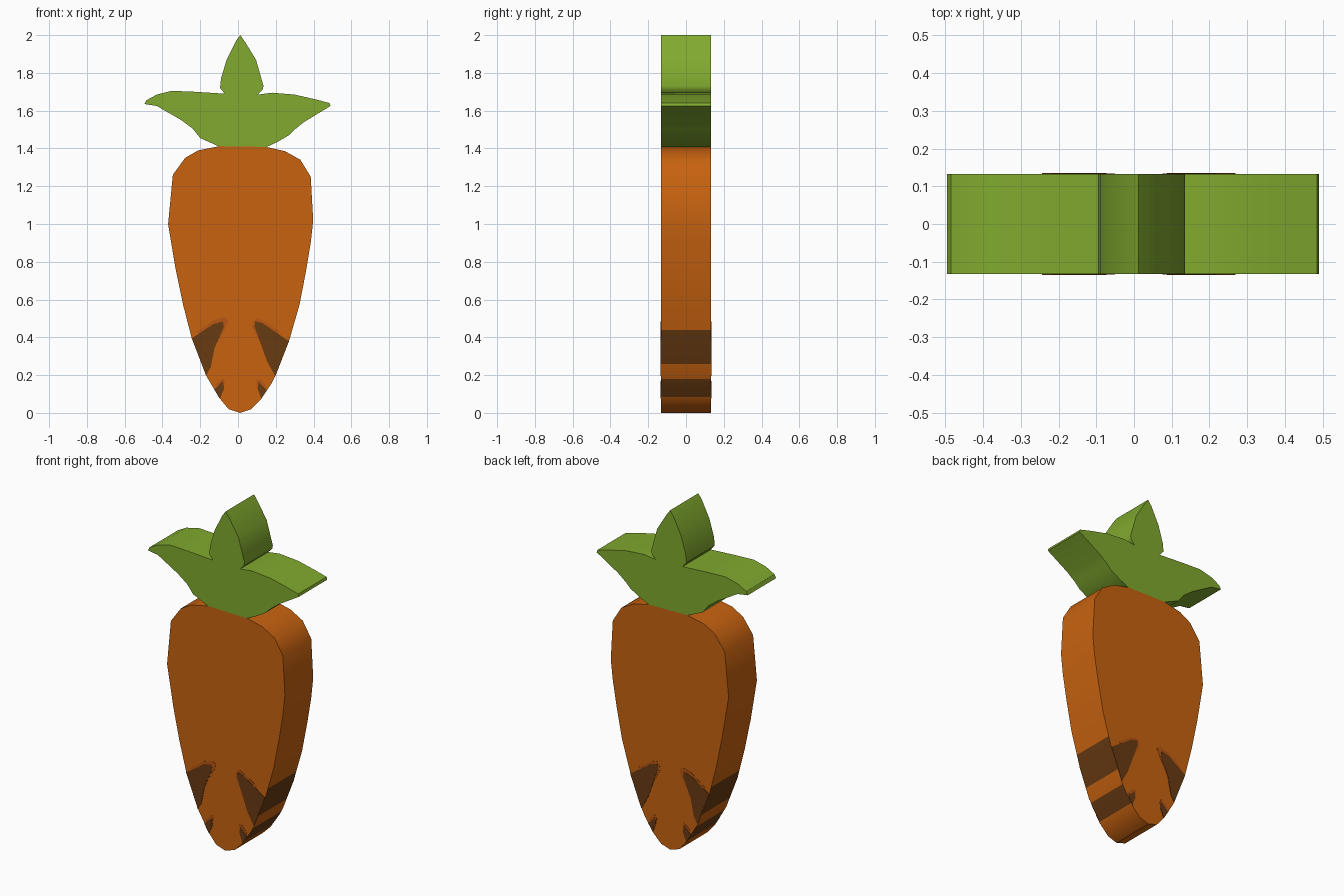
import bpy, bmesh

HALF = 0.132   # half thickness of the whole model


def material(name, rgb):
    m = bpy.data.materials.new(name)
    m.diffuse_color = (*rgb, 1.0)
    return m


orange = material("carrot orange", (0.58, 0.124, 0.005))
green = material("leaf green", (0.22, 0.40, 0.028))
brown = material("dark brown", (0.14, 0.043, 0.006))
rust = material("rust fringe", (0.48, 0.092, 0.006))


def prism(name, outline, y0, y1, mats, bands=(), smooth=True):
    """Extrude an x-z outline from y0 to y1; colour its rim in the z bands."""
    bm = bmesh.new()
    face = bm.faces.new([bm.verts.new((x, y0, z)) for x, z in outline])
    ext = bmesh.ops.extrude_face_region(bm, geom=[face])
    verts = [g for g in ext["geom"] if isinstance(g, bmesh.types.BMVert)]
    bmesh.ops.translate(bm, verts=verts, vec=(0, y1 - y0, 0))
    for band in bands:
        for z in band:
            bmesh.ops.bisect_plane(bm, geom=bm.verts[:] + bm.edges[:] + bm.faces[:],
                                   dist=1e-5, plane_co=(0, 0, z), plane_no=(0, 0, 1))
    bmesh.ops.recalc_face_normals(bm, faces=bm.faces[:])
    bm.normal_update()
    for f in bm.faces:
        z = f.calc_center_median().z
        if abs(f.normal.y) < 0.5 and any(a < z < b for a, b in bands):
            f.material_index = 1
    me = bpy.data.meshes.new(name)
    bm.to_mesh(me)
    bm.free()
    for m in mats:
        me.materials.append(m)
    ob = bpy.data.objects.new(name, me)
    bpy.context.collection.objects.link(ob)
    if smooth:
        bpy.ops.object.select_all(action='DESELECT')
        ob.select_set(True)
        bpy.context.view_layer.objects.active = ob
        bpy.ops.object.shade_smooth_by_angle(angle=0.6)
    return ob


# Root body, with dark bands across the rim
root = [(0.01, 0), (0.07, 0.02), (0.12, 0.07), (0.18, 0.16), (0.20, 0.20),
        (0.27, 0.38), (0.325, 0.57), (0.36, 0.75), (0.385, 0.90), (0.398, 1.02),
        (0.385, 1.25), (0.33, 1.34), (0.25, 1.385), (0.15, 1.408), (-0.10, 1.412),
        (-0.21, 1.39), (-0.28, 1.35), (-0.345, 1.26), (-0.37, 1.0), (-0.33, 0.76),
        (-0.29, 0.57), (-0.245, 0.395), (-0.17, 0.20), (-0.10, 0.08), (-0.05, 0.02)]
prism("carrot_root", root, -HALF, HALF, [orange, brown],
      bands=((0.085, 0.18), (0.26, 0.44)))

# Three-leaf top
leaf = [(-0.10, 1.41), (-0.20, 1.455), (-0.24, 1.505), (-0.30, 1.55), (-0.43, 1.625),
        (-0.495, 1.635), (-0.485, 1.655), (-0.43, 1.685), (-0.35, 1.705), (-0.23, 1.70),
        (-0.07, 1.69), (-0.095, 1.72), (-0.09, 1.77), (-0.06, 1.87), (-0.01, 1.97),
        (0.012, 2.0), (0.04, 1.96), (0.095, 1.87), (0.135, 1.73), (0.13, 1.71),
        (0.105, 1.685), (0.18, 1.695), (0.30, 1.685), (0.41, 1.66), (0.485, 1.64),
        (0.49, 1.625), (0.35, 1.54), (0.30, 1.50), (0.27, 1.47), (0.21, 1.435),
        (0.15, 1.407)]
prism("leaf_top", leaf, -HALF, HALF, [green])

# Painted wedge marks and their fringes, as thin plates on both faces
marks = {
    "left_mark": [(-0.244, 0.395), (-0.13, 0.47), (-0.08, 0.485), (-0.075, 0.455),
                  (-0.125, 0.34), (-0.145, 0.24), (-0.168, 0.20)],
    "right_mark": [(0.09, 0.485), (0.13, 0.475), (0.269, 0.38), (0.197, 0.195),
                   (0.155, 0.27), (0.088, 0.455)],
    "left_small_mark": [(-0.126, 0.125), (-0.08, 0.17), (-0.073, 0.13), (-0.095, 0.075)],
    "right_small_mark": [(0.11, 0.165), (0.152, 0.12), (0.123, 0.076), (0.103, 0.13)],
}
fringes = {
    "left_fringe": [(-0.22, 0.425), (-0.13, 0.49), (-0.07, 0.507), (-0.05, 0.49),
                    (-0.075, 0.43), (-0.12, 0.36), (-0.15, 0.40)],
    "right_fringe": [(0.10, 0.50), (0.14, 0.485), (0.22, 0.43), (0.15, 0.40),
                     (0.12, 0.37), (0.075, 0.45), (0.08, 0.485)],
    "left_small_fringe": [(-0.12, 0.15), (-0.08, 0.185), (-0.068, 0.16), (-0.09, 0.13)],
    "right_small_fringe": [(0.10, 0.178), (0.12, 0.178), (0.155, 0.135), (0.11, 0.13),
                           (0.097, 0.15)],
}
for side, s in (("front", -1), ("back", 1)):
    for group, mat, thick in ((fringes, rust, 0.0015), (marks, brown, 0.003)):
        for name, pts in group.items():
            prism(f"{side}_{name}", pts, s * (HALF - 0.002), s * (HALF + thick),
                  [mat], smooth=False)
